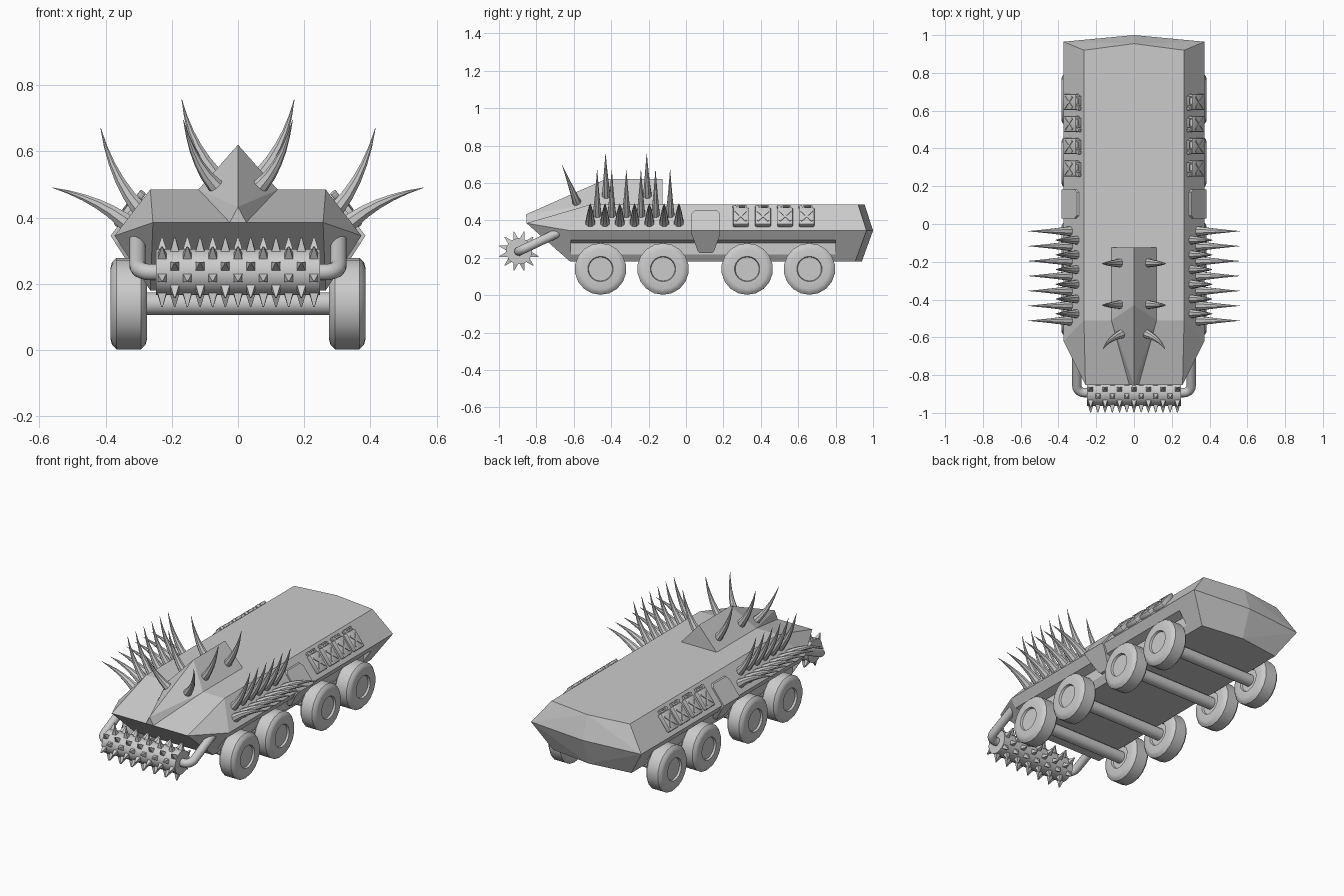
import bpy, bmesh, math
from mathutils import Vector as V, Matrix as M

if "Cube" in bpy.data.objects:
    bpy.data.objects.remove(bpy.data.objects["Cube"])


def finish(name, bm, mirror=False, smooth=None):
    bmesh.ops.recalc_face_normals(bm, faces=bm.faces)
    me = bpy.data.meshes.new(name)
    bm.to_mesh(me)
    bm.free()
    if smooth:
        me.shade_smooth()
        me.set_sharp_from_angle(angle=math.radians(smooth))
    ob = bpy.data.objects.new(name, me)
    bpy.context.collection.objects.link(ob)
    if mirror:
        ob.modifiers.new("mirror", 'MIRROR')
    return ob


def hull_of(name, pts, mirror=False):
    """Convex solid; points are reflected in x unless a mirror modifier is used."""
    bm = bmesh.new()
    for x, y, z in pts:
        bm.verts.new((x, y, z))
        if not mirror and x:
            bm.verts.new((-x, y, z))
    bmesh.ops.convex_hull(bm, input=bm.verts)
    bmesh.ops.dissolve_limit(bm, angle_limit=0.01, verts=bm.verts, edges=bm.edges)
    return finish(name, bm, mirror)


def tube(name, path, radii, sides, axis=None, mirror=True, smooth=40):
    """Rings along a path, skinned and capped."""
    bm = bmesh.new()
    path = [V(p) for p in path]
    n, rings, q, last = len(path), [], None, None
    for i, p in enumerate(path):
        t = V(axis) if axis else (path[min(i + 1, n - 1)] - path[max(i - 1, 0)]).normalized()
        q = t.to_track_quat('Z', 'Y') if q is None else last.rotation_difference(t) @ q
        last = t
        rings.append([bm.verts.new(p + q @ V((radii[i] * math.cos(a), radii[i] * math.sin(a), 0)))
                      for a in (2 * math.pi * (k + .5) / sides for k in range(sides))])
    for a, b in zip(rings, rings[1:]):
        for k in range(sides):
            j = (k + 1) % sides
            bm.faces.new((a[k], a[j], b[j], b[k]))
    bm.faces.new(rings[0])
    bm.faces.new(rings[-1])
    return finish(name, bm, mirror, smooth)


def spike(name, a, b, c, r):
    """Curved horn along a quadratic curve, tapering to a point."""
    a, b, c = V(a), V(b), V(c)
    ts = [i / 6 for i in range(7)]
    pts = [a * (1 - t) ** 2 + b * 2 * t * (1 - t) + c * t * t for t in ts]
    tube(name, pts, [r * (1 - t) + .0008 for t in ts], 8)


def box(bm, centre, size, frame, turn=0, bevel=0):
    m = frame @ M.Translation(centre) @ M.Rotation(turn, 4, 'Z') @ M.Diagonal((*size, 1))
    vs = bmesh.ops.create_cube(bm, size=1, matrix=m)['verts']
    if bevel:
        es = list({e for v in vs for e in v.link_edges})
        bmesh.ops.bevel(bm, geom=es, offset=bevel, segments=2, profile=.5, affect='EDGES')


# Armoured hull
hull = hull_of("hull", [(.257, -.853, .385), (.373, -.62, .345), (.265, -.62, .18),
                        (.265, -.51, .485), (.265, .92, .485), (0, .955, .485),
                        (.373, .965, .345), (0, 1, .345), (.265, .905, .18), (0, .94, .18)])

# Groove above the wheels
cutter = hull_of("groove_cutter", [(x, y, z) for y in (-.615, .80)
                                   for x, z in ((.29, .215), (.29, .28), (.4, .315), (.4, .215))], True)
cutter.hide_render = True
cut = hull.modifiers.new("groove", 'BOOLEAN')
cut.operation, cut.solver, cut.object = 'DIFFERENCE', 'EXACT', cutter
deps = bpy.context.evaluated_depsgraph_get()
carved = bpy.data.meshes.new_from_object(hull.evaluated_get(deps))
hull.modifiers.clear()
hull.data = carved
bpy.data.objects.remove(cutter)

# Ridge on the front deck
hull_of("deck_ridge", [(.025, -.852, .385), (0, -.855, .432), (.12, -.51, .484), (.12, -.125, .484),
                       (0, -.43, .62), (0, -.125, .62)])

# Wheels and axles
for i, y in enumerate((-.457, -.123, .327, .66)):
    prof = [(.287, .064), (.275, .068), (.275, .108), (.279, .124), (.293, .138),
            (.367, .138), (.381, .124), (.385, .108), (.385, .068), (.373, .064)]
    tube(f"wheel_{i}", [(x, y, .14) for x, r in prof], [r for x, r in prof], 18, axis=(1, 0, 0), smooth=35)
    tube(f"axle_{i}", [(-.3, y, .14), (.3, y, .14)], [.035] * 2, 16, mirror=False)

# Side spikes, two rows
for i in range(7):
    y = -.512 + .079 * i
    spike(f"lower_side_spike_{i}", (.315, y, .365), (.41, y, .455), (.56, y, .49), .030)
for i in range(6):
    y = -.475 + .078 * i
    spike(f"upper_side_spike_{i}", (.265, y, .39), (.375, y, .495), (.415, y, .67), .029)

# Ridge spikes
for i, y in enumerate((-.43, -.21)):
    spike(f"ridge_spike_{i}", (.045, y + .005, .50), (.14, y, .60), (.17, y, .757), .028)
spike("front_ridge_spike", (.045, -.575, .475), (.13, -.60, .54), (.165, -.662, .695), .027)

# Spiked roller
cy, cz = -.893, .235
tube("roller", [(-.248, cy, cz), (.248, cy, cz)], [.07] * 2, 24, mirror=False)
bm = bmesh.new()
for k in range(12):
    n = 7 if k % 2 else 6
    ang = math.radians(15 + 30 * k)
    for j in range(n):
        x = (j - (n - 1) / 2) * .0765
        m = (M.Translation((x, cy, cz)) @ M.Rotation(ang, 4, 'X')
             @ M.Translation((0, 0, .085)) @ M.Rotation(math.pi / 4, 4, 'Z'))
        bmesh.ops.create_cone(bm, cap_ends=True, segments=4, radius1=.021, radius2=.003,
                              depth=.046, matrix=m)
finish("roller_spikes", bm)

# Roller arms with a bend at the end
arm = [(.303, -.66, .345), (.303, -.855, .253)]
for k in range(1, 6):
    a = k / 5 * math.pi / 2
    arm.append((.263 + .04 * math.cos(a), -.855 - .038 * math.sin(a), .253 - .018 * math.sin(a)))
arm.append((.24, cy, cz))
tube("roller_arm", arm, [.025] * len(arm), 12)

# Side doors folded over the edge of the hull
def skin_x(z):
    return .373 - (z - .345) * .77 if z > .345 else .373 - (.345 - z) * .65

bm = bmesh.new()
upper = [(.03, .345), (.03, .435), (.045, .452), (.168, .452), (.183, .435), (.183, .345)]
lower = [(.183, .345), (.183, .325), (.150, .235), (.140, .225), (.073, .225), (.063, .235), (.03, .325), (.03, .345)]
for prof in (upper, lower):
    out = [bm.verts.new((skin_x(z) + .012, y, z)) for y, z in prof]
    inn = [bm.verts.new((skin_x(z) - .02, y, z)) for y, z in prof]
    bm.faces.new(out)
    bm.faces.new(inn[::-1])
    for k in range(len(prof)):
        j = (k + 1) % len(prof)
        bm.faces.new((out[k], inn[k], inn[j], out[j]))
finish("side_door", bm, True)

# Fuel cans strapped to the sloping sides
for i, y in enumerate((.293, .412, .53, .645)):
    f = M(((0, -.6, .8, .318), (1, 0, 0, y), (0, .8, .6, .420), (0, 0, 0, 1)))
    bm = bmesh.new()
    box(bm, (0, -.011, .008), (.084, .112, .032), f, bevel=.007)
    for turn in (.85, -.85):
        box(bm, (0, -.014, .024), (.088, .010, .008), f, turn)
    box(bm, (.006, .061, .009), (.05, .009, .016), f, bevel=.003)
    for u in (-.015, .027):
        box(bm, (u, .052, .009), (.009, .022, .014), f)
    box(bm, (-.032, .053, .009), (.018, .024, .02), f, .4, bevel=.003)
    finish(f"fuel_can_{i}", bm, True, 35)
